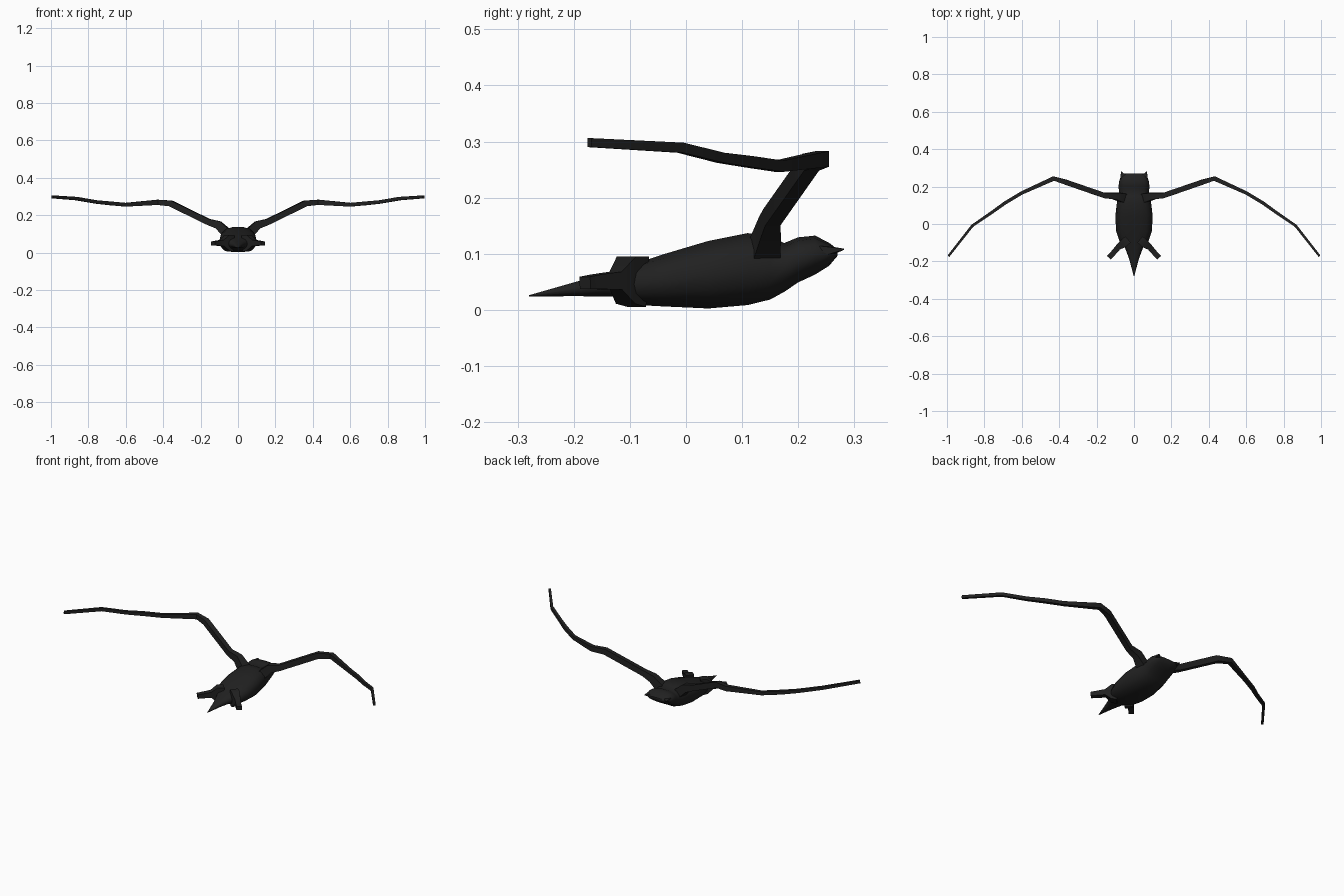
import bpy, bmesh, math
from mathutils import Vector

if "Cube" in bpy.data.objects:
    bpy.data.objects.remove(bpy.data.objects["Cube"])

fur = bpy.data.materials.new("charcoal black")
fur.diffuse_color = (0.015, 0.015, 0.015, 1)
fur.use_nodes = True
fur.node_tree.nodes["Principled BSDF"].inputs["Base Color"].default_value = fur.diffuse_color


def loft(name, rings, angle=40):
    """Skin a list of equal-sized point rings and cap both ends."""
    bm = bmesh.new()
    loops = [[bm.verts.new(p) for p in ring] for ring in rings]
    n = len(loops[0])
    for a, b in zip(loops, loops[1:]):
        for i in range(n):
            bm.faces.new((a[i], a[(i + 1) % n], b[(i + 1) % n], b[i]))
    bm.faces.new(loops[0])
    bm.faces.new(loops[-1][::-1])
    bmesh.ops.recalc_face_normals(bm, faces=bm.faces)
    me = bpy.data.meshes.new(name)
    bm.to_mesh(me)
    bm.free()
    ob = bpy.data.objects.new(name, me)
    bpy.context.collection.objects.link(ob)
    me.materials.append(fur)
    bpy.ops.object.select_all(action='DESELECT')
    ob.select_set(True)
    bpy.context.view_layer.objects.active = ob
    bpy.ops.object.shade_smooth_by_angle(angle=math.radians(angle))
    return ob


def oval(y, half, low, high, n=14):
    """Boxy oval section across the body."""
    ring = []
    for i in range(n):
        a = 2 * math.pi * i / n
        c, s = math.cos(a), math.sin(a)
        power = 0.75 if s > 0 else 0.95
        x = half * math.copysign(abs(c) ** 0.8, c)
        z = (low + high) / 2 + (high - low) / 2 * math.copysign(abs(s) ** power, s)
        ring.append((x, y, z))
    return ring


def limb(name, path, side):
    """Square tube along (x, y, z, half width, half height) points."""
    pts = [Vector((p[0] * side, p[1], p[2])) for p in path]
    rings = []
    for i, p in enumerate(pts):
        d = pts[min(i + 1, len(pts) - 1)] - pts[max(i - 1, 0)]
        across = d.cross(Vector((0, 0, 1))).normalized()
        up = across.cross(d).normalized()
        w, h = path[i][3], path[i][4]
        rings.append([p + across * w * u + up * h * v
                      for u, v in ((-1, -1), (1, -1), (1, 1), (-1, 1))])
    return loft(name, rings)


# body with tail and head: y, half width, bottom, top
profile = [(-0.28, 0.001, 0.024, 0.026), (-0.19, 0.025, 0.024, 0.052),
           (-0.13, 0.047, 0.023, 0.070), (-0.09, 0.078, 0.008, 0.083),
           (-0.04, 0.095, 0.005, 0.100), (0.04, 0.100, 0.001, 0.124),
           (0.11, 0.092, 0.007, 0.138), (0.15, 0.085, 0.017, 0.132),
           (0.175, 0.080, 0.031, 0.120), (0.20, 0.083, 0.048, 0.130),
           (0.23, 0.079, 0.062, 0.133), (0.255, 0.071, 0.078, 0.120),
           (0.27, 0.050, 0.096, 0.108)]
loft("body", [oval(*p) for p in profile], 50)

# wing bones, ears and legs on both sides
wing = [(0.06, 0.14, 0.105, 0.025, 0.025), (0.105, 0.150, 0.148, 0.018, 0.022),
        (0.16, 0.153, 0.165, 0.014, 0.016), (0.36, 0.222, 0.263, 0.014, 0.016),
        (0.43, 0.243, 0.269, 0.012, 0.014), (0.60, 0.166, 0.256, 0.009, 0.010),
        (0.69, 0.112, 0.264, 0.009, 0.010), (0.76, 0.062, 0.271, 0.008, 0.009),
        (0.865, -0.010, 0.289, 0.007, 0.009), (0.992, -0.172, 0.298, 0.006, 0.008)]
leg = [(0.035, -0.085, 0.05, 0.022, 0.045), (0.06, -0.107, 0.053, 0.022, 0.042),
       (0.085, -0.125, 0.052, 0.015, 0.016), (0.115, -0.160, 0.050, 0.014, 0.013),
       (0.134, -0.180, 0.048, 0.014, 0.011)]
ear = [(0.048, 0.225, 0.104, 0.022, 0.012), (0.056, 0.253, 0.105, 0.017, 0.008),
       (0.069, 0.281, 0.108, 0.001, 0.001)]
for side, label in ((-1, "left"), (1, "right")):
    limb(label + " wing bone", wing, side)
    limb(label + " leg", leg, side)
    limb(label + " ear", ear, side)
